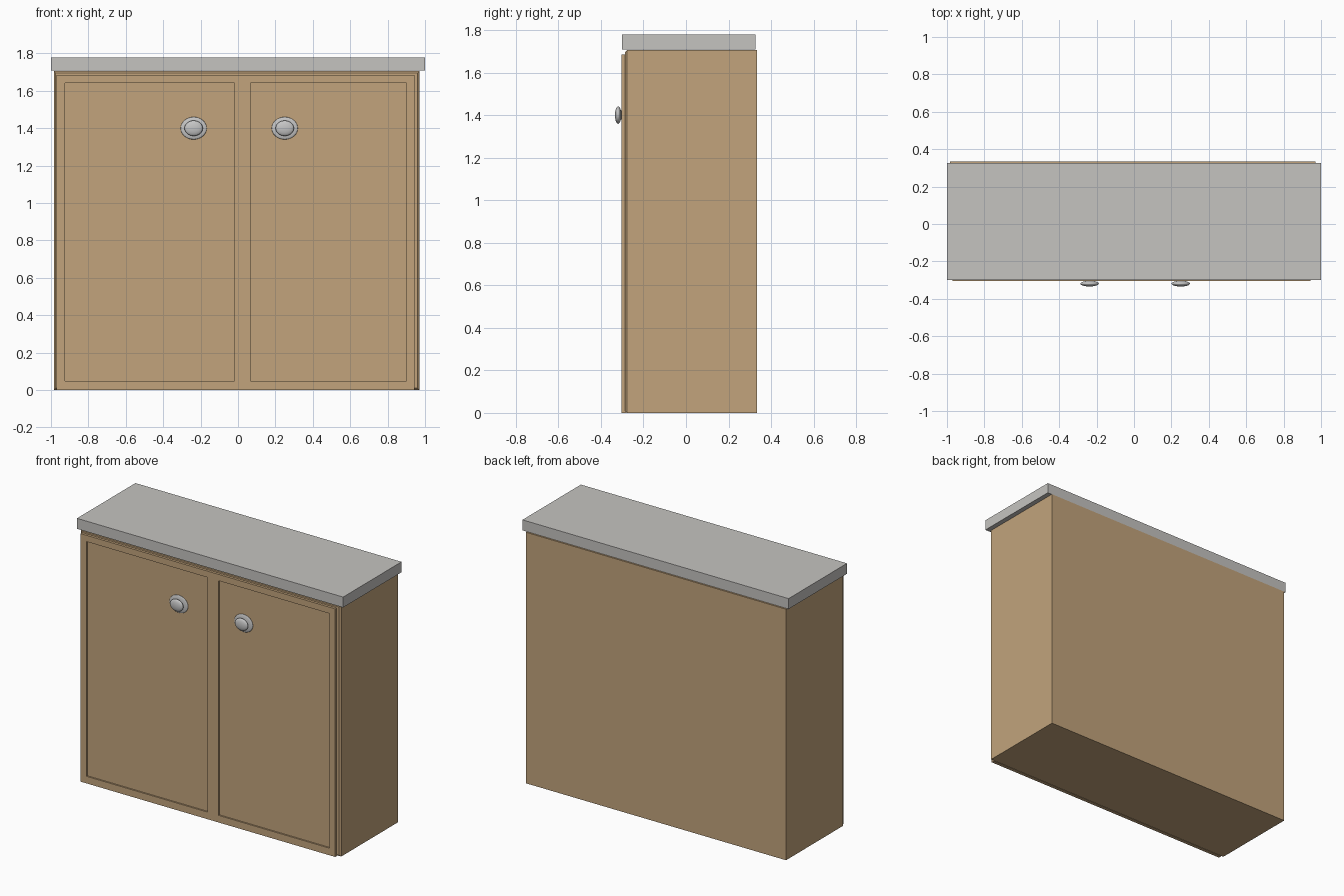
import bpy, bmesh
from mathutils import Vector, Matrix

if "Cube" in bpy.data.objects:
    bpy.data.objects.remove(bpy.data.objects["Cube"])


def material(name, rgb):
    m = bpy.data.materials.new(name)
    m.diffuse_color = (*rgb, 1)
    m.use_nodes = True
    m.node_tree.nodes["Principled BSDF"].inputs["Base Color"].default_value = m.diffuse_color
    return m


WOOD = material("tan wood", (0.54, 0.37, 0.20))
STONE = material("grey stone", (0.56, 0.55, 0.53))
METAL = material("light metal", (0.56, 0.56, 0.56))


def finish(name, bm, mat):
    me = bpy.data.meshes.new(name)
    bm.to_mesh(me)
    bm.free()
    me.materials.append(mat)
    ob = bpy.data.objects.new(name, me)
    bpy.context.collection.objects.link(ob)
    return ob


def box(lo, hi):
    bm = bmesh.new()
    lo, hi = Vector(lo), Vector(hi)
    s = hi - lo
    bmesh.ops.create_cube(bm, size=1, matrix=Matrix.Translation((lo + hi) / 2) @ Matrix.Diagonal((*s, 1)))
    bmesh.ops.recalc_face_normals(bm, faces=bm.faces)
    return bm


def ellipsoid(name, centre, radii):
    bm = bmesh.new()
    # poles point along y so the knob rings face the front
    bmesh.ops.create_uvsphere(bm, u_segments=32, v_segments=16, radius=1,
                              matrix=Matrix.Translation(centre) @ Matrix.Diagonal((*radii, 1))
                              @ Matrix.Rotation(1.5707963, 4, 'X'))
    for f in bm.faces:
        f.smooth = True
    return finish(name, bm, METAL)


# carcass, with a shallow tapered lip around the front
bm = box((-0.985, -0.277, 0), (0.97, 0.333, 1.705))
front = min(bm.faces, key=lambda f: f.calc_center_median().y)
bmesh.ops.inset_individual(bm, faces=[front], thickness=0.014, depth=0.01)
finish("cabinet_body", bm, WOOD)

# front panel with two recessed doors
doors = [(-0.925, -0.018), (0.068, 0.90)]
door_z = (0.048, 1.642)
bm = box((-0.97, -0.304, 0), (0.943, -0.28, 1.685))
cuts = [((x, 0, 0), (1, 0, 0)) for d in doors for x in d] + [((0, 0, z), (0, 0, 1)) for z in door_z]
for co, no in cuts:
    bmesh.ops.bisect_plane(bm, geom=bm.verts[:] + bm.edges[:] + bm.faces[:], plane_co=co, plane_no=no)
cells = []
for f in bm.faces:
    c = f.calc_center_median()
    if f.normal.y < -0.9 and door_z[0] < c.z < door_z[1] and any(a < c.x < b for a, b in doors):
        cells.append(f)
bmesh.ops.inset_individual(bm, faces=cells, thickness=0, depth=-0.01)
finish("door_front", bm, WOOD)

# countertop
finish("countertop", box((-1, -0.30, 1.708), (1, 0.327, 1.779)), STONE)

# knobs with their wide base plates
for side, x in (("left", -0.237), ("right", 0.25)):
    ellipsoid(side + "_knob_base", (x, -0.296, 1.40), (0.07, 0.009, 0.06))
    ellipsoid(side + "_knob", (x, -0.319, 1.40), (0.049, 0.015, 0.041))
